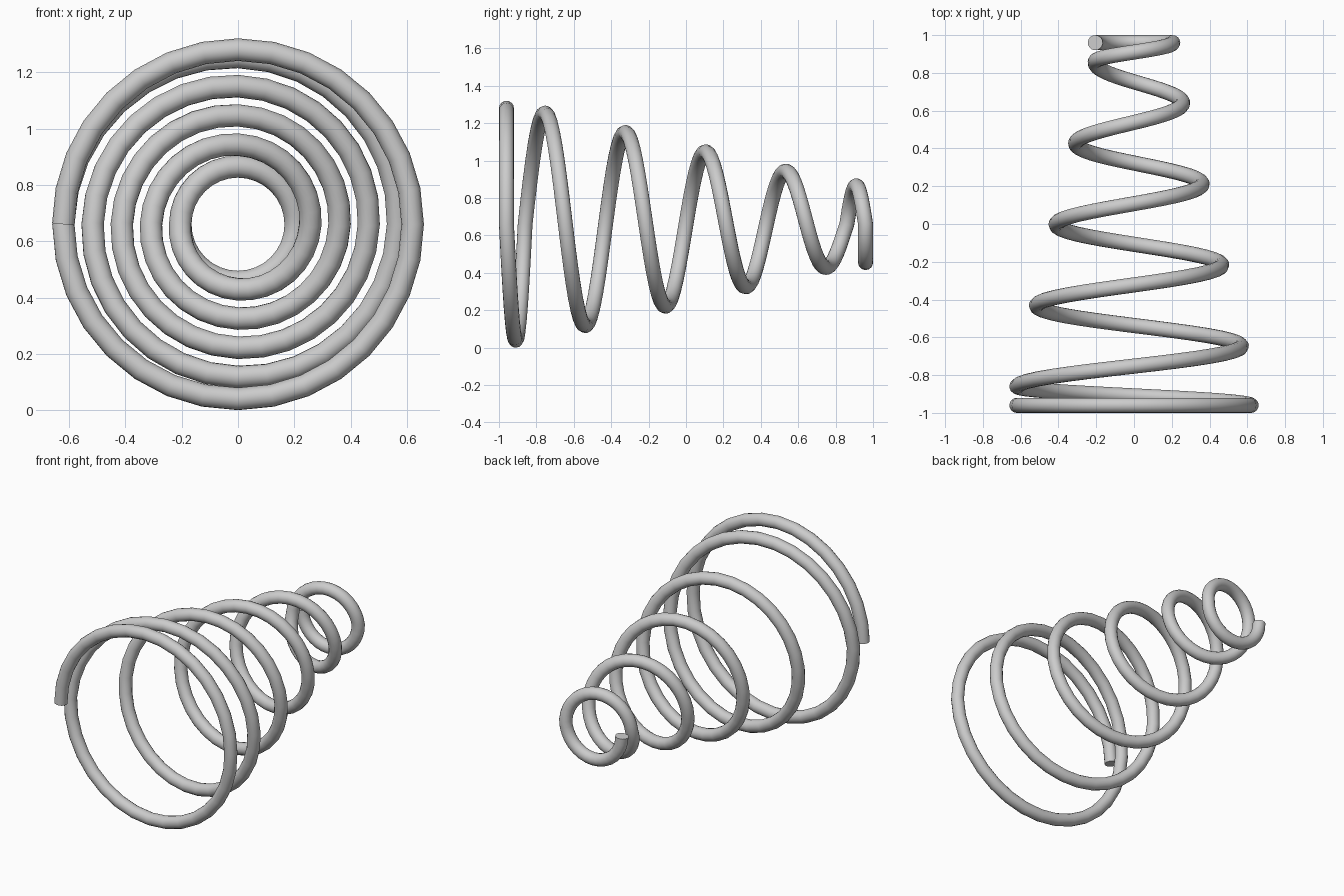
import bpy
import math

cube = bpy.data.objects.get("Cube")
if cube:
    bpy.data.objects.remove(cube, do_unlink=True)

WIRE = 0.04                  # wire radius
R_BIG, R_SMALL = 0.62, 0.205  # coil radii at the two ends
CENTRE_Z = R_BIG + WIRE
TURNS, STEPS = 6, 32


def mix(a, b, t):
    return a + (b - a) * min(max(t, 0), 1)


def depth(turn):
    """Flat half turn, gentle half turn, four open turns, then mirrored."""
    if turn > TURNS / 2:
        return -depth(TURNS - turn)
    if turn < 1:
        return mix(-0.96, -0.86, (turn - 0.5) * 2)
    return mix(-0.86, 0, (turn - 1) / 2)


def coil_point(i):
    turn = i / STEPS
    angle = math.pi - math.tau * turn
    r = mix(R_BIG, R_SMALL, (turn - 1) / 4)
    return (r * math.cos(angle), depth(turn), CENTRE_Z + r * math.sin(angle), 1)


# Grey metal
metal = bpy.data.materials.new("light_grey_metal")
metal.use_nodes = True
grey = (0.6, 0.6, 0.6, 1)
metal.diffuse_color = grey
metal.node_tree.nodes["Principled BSDF"].inputs["Base Color"].default_value = grey

# Conical coil wire with closed ends
curve = bpy.data.curves.new("conical_spring", "CURVE")
curve.dimensions = "3D"
curve.bevel_depth = WIRE
curve.bevel_resolution = 6
curve.use_fill_caps = True
spline = curve.splines.new("POLY")
spline.points.add(TURNS * STEPS)
for i, point in enumerate(spline.points):
    point.co = coil_point(i)
curve.materials.append(metal)

spring = bpy.data.objects.new("conical_spring", curve)
bpy.context.collection.objects.link(spring)
bpy.ops.object.select_all(action="DESELECT")
spring.select_set(True)
bpy.context.view_layer.objects.active = spring
bpy.ops.object.convert(target="MESH")
bpy.ops.object.shade_smooth_by_angle(angle=math.radians(40))
